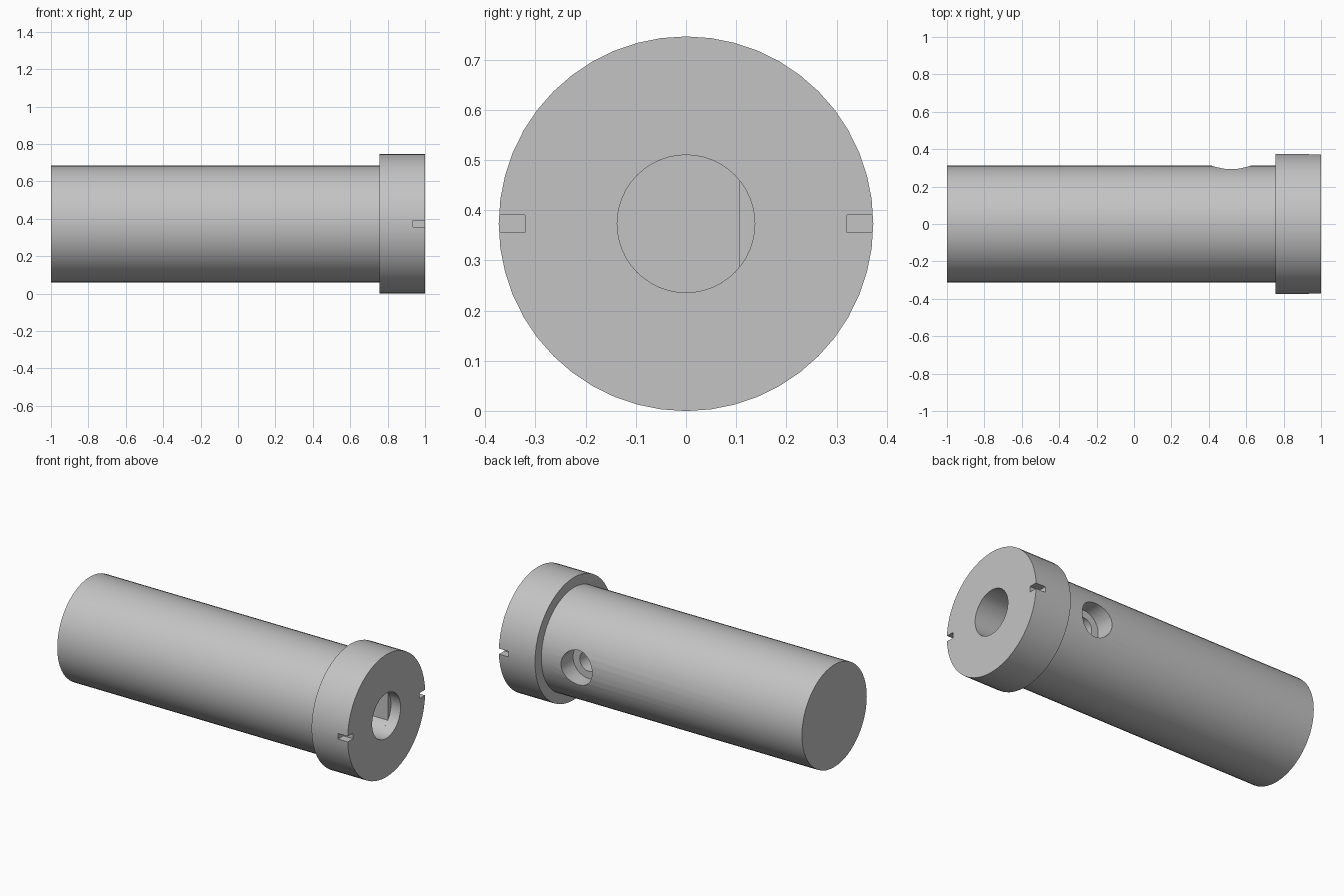
import bpy, bmesh, math
from mathutils import Matrix

AXIS_Z = 0.373

cube = bpy.data.objects.get("Cube")
if cube:
    bpy.data.objects.remove(cube)

grey = bpy.data.materials.new("plain grey")
grey.use_nodes = True
grey.diffuse_color = (0.55, 0.55, 0.55, 1)
grey.node_tree.nodes["Principled BSDF"].inputs["Base Color"].default_value = (0.55, 0.55, 0.55, 1)


def circle(radius, sides, flat=None):
    """Circle profile; flat clips it to a D on its +y side."""
    pts = []
    start = math.acos(flat / radius) if flat else 0
    span = 2 * (math.pi - start)
    count = sides + 1 if flat else sides
    for i in range(count):
        a = start + span * i / sides
        pts.append((radius * math.cos(a), radius * math.sin(a)))
    return pts


def loft(name, sections, turn=0):
    """Closed solid through (x, outline) sections along x, then turned about z."""
    bm = bmesh.new()
    rings = [[bm.verts.new((x, y, z)) for y, z in outline] for x, outline in sections]
    n = len(rings[0])
    for a, b in zip(rings, rings[1:]):
        for i in range(n):
            j = (i + 1) % n
            bm.faces.new((a[i], a[j], b[j], b[i]))
    bm.faces.new(rings[0])
    bm.faces.new(rings[-1])
    bmesh.ops.recalc_face_normals(bm, faces=bm.faces)
    bm.transform(Matrix.Rotation(turn, 4, "Z"))
    mesh = bpy.data.meshes.new(name)
    bm.to_mesh(mesh)
    bm.free()
    mesh.materials.append(grey)
    obj = bpy.data.objects.new(name, mesh)
    bpy.context.collection.objects.link(obj)
    obj.location.z = AXIS_Z
    return obj


def cylinder(name, radius, start, end, sides=48, flat=None, turn=0):
    outline = circle(radius, sides, flat)
    return loft(name, [(start, outline), (end, outline)], turn)


# Shaft with a wider head at its +x end
shaft, head = circle(0.312, 48), circle(0.373, 48)
body = loft("flanged_shaft", [(-1, shaft), (0.757, shaft), (0.757, head), (1, head)])

# Round bore mouth leading into a D-shaped bore
cutters = [
    cylinder("bore_mouth_cutter", 0.137, 0.935, 1.1),
    cylinder("d_bore_cutter", 0.137, 0.2, 0.95, flat=0.107),
]

# Stepped screw hole in the back of the shaft
for name, radius, depth in (("screw_head_cutter", 0.105, 0.195), ("screw_hole_cutter", 0.06, 0.05)):
    hole = cylinder(name, radius, depth, 0.5, sides=32, turn=math.pi / 2)
    hole.location.x = 0.52
    cutters.append(hole)

# Marker slots on both sides of the head face
for side, label in ((-1, "front"), (1, "back")):
    inner, outer = side * 0.321, side * 0.45
    outline = [(inner, -0.017), (outer, -0.017), (outer, 0.017), (inner, 0.017)]
    cutters.append(loft(label + "_slot_cutter", [(0.935, outline), (1.1, outline)]))

# Cut everything out of the body
bpy.context.view_layer.objects.active = body
body.select_set(True)
for cutter in cutters:
    mod = body.modifiers.new(cutter.name, "BOOLEAN")
    mod.operation = "DIFFERENCE"
    mod.solver = "EXACT"
    mod.object = cutter
    bpy.ops.object.modifier_apply(modifier=mod.name)
    bpy.data.objects.remove(cutter)

bpy.ops.object.shade_smooth_by_angle(angle=math.radians(30))
